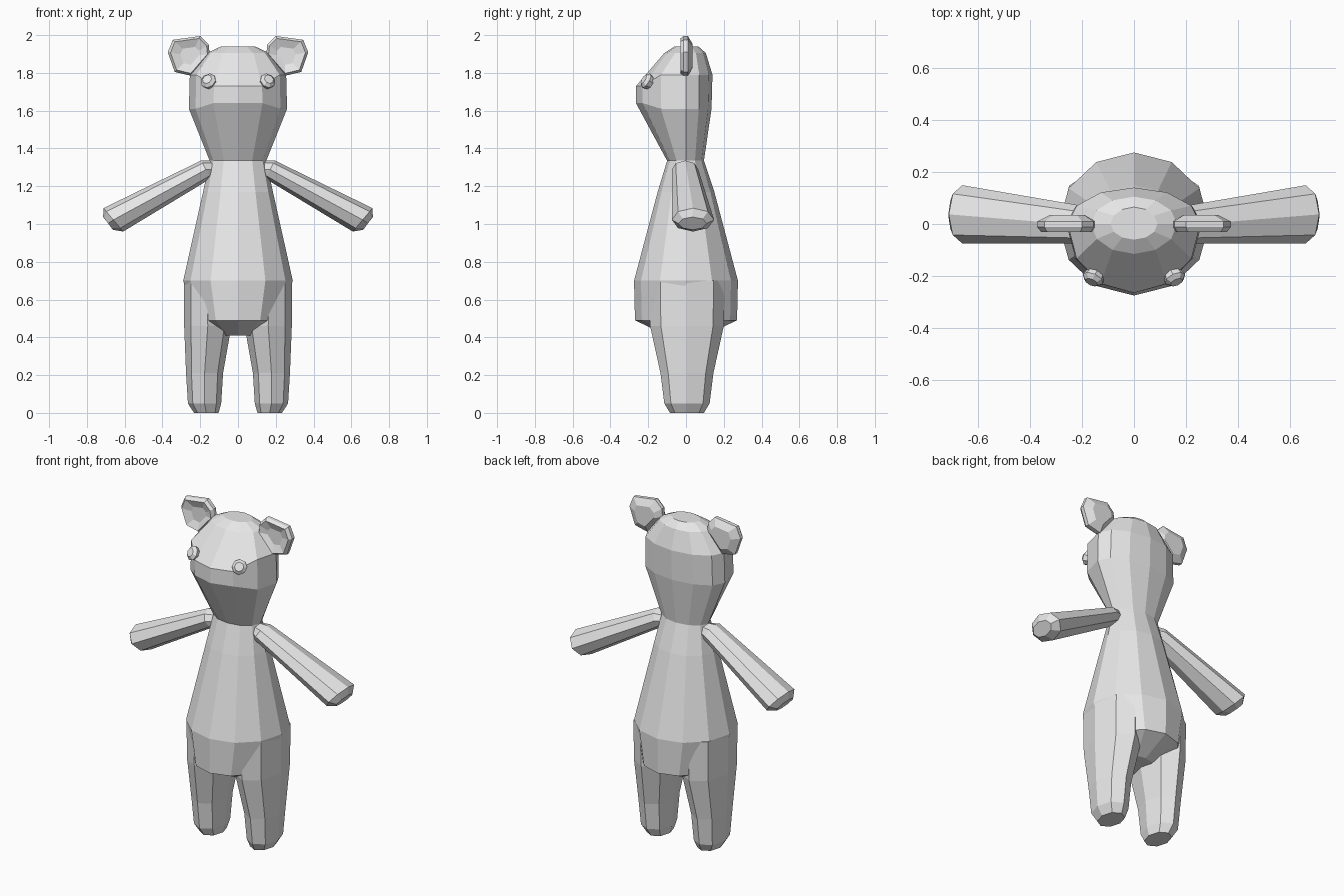
import bpy, bmesh, math
from mathutils import Vector

if "Cube" in bpy.data.objects:
    bpy.data.objects.remove(bpy.data.objects["Cube"])

grey = bpy.data.materials.new("plush_grey")
grey.diffuse_color = (0.8, 0.8, 0.8, 1)
grey.use_nodes = True
grey.node_tree.nodes["Principled BSDF"].inputs["Base Color"].default_value = grey.diffuse_color


def finish(name, bm, mirror=False):
    """Turn a bmesh into a flat-shaded object, optionally mirrored across x."""
    bmesh.ops.recalc_face_normals(bm, faces=bm.faces)
    mesh = bpy.data.meshes.new(name)
    bm.to_mesh(mesh)
    bm.free()
    mesh.materials.append(grey)
    ob = bpy.data.objects.new(name, mesh)
    bpy.context.collection.objects.link(ob)
    if mirror:
        ob.modifiers.new("mirror", 'MIRROR').use_mirror_merge = False
    return ob


def loft(name, rings, mirror=False):
    """Skin a list of equal-length point rings and cap both ends."""
    bm = bmesh.new()
    loops = [[bm.verts.new(p) for p in ring] for ring in rings]
    n = len(loops[0])
    for a, b in zip(loops, loops[1:]):
        for i in range(n):
            j = (i + 1) % n
            bm.faces.new((a[i], a[j], b[j], b[i]))
    bm.faces.new(loops[0])
    bm.faces.new(loops[-1])
    return finish(name, bm, mirror)


def circle(n):
    return [(math.cos(2 * math.pi * i / n), math.sin(2 * math.pi * i / n))
            for i in range(n)]


# Torso and head: z, half width, front depth, back depth, front vertex lift
profile = [
    (0.41, 0.11, 0.10, 0.10, 0),
    (0.49, 0.235, 0.27, 0.27, 0),
    (0.70, 0.29, 0.275, 0.275, 0),
    (1.17, 0.185, 0.15, 0.15, 0),
    (1.335, 0.15, 0.10, 0.095, 0),
    (1.61, 0.26, 0.265, 0.135, 0.03),
    (1.79, 0.255, 0.265, 0.14, -0.06),
    (1.905, 0.165, 0.115, 0.105, 0),
    (1.94, 0.09, 0.06, 0.065, 0),
]
body = []
for z, rx, front, back, lift in profile:
    body.append([(rx * c, (front if s < 0 else back) * s,
                  z + (lift if s < -0.8 else 0)) for c, s in circle(12)])
loft("body_and_head", body)

# Legs: z, centre x, half width, half depth
leg = [
    (0.00, 0.168, 0.065, 0.09),
    (0.05, 0.177, 0.088, 0.12),
    (0.21, 0.177, 0.098, 0.14),
    (0.46, 0.160, 0.125, 0.195),
    (0.70, 0.165, 0.120, 0.20),
]
loft("legs", [[(cx + rx * c, 0.005 + ry * s, z) for c, s in circle(8)]
              for z, cx, rx, ry in leg], True)

# Arms: ring centre, half depth in y, half-height vector in the xz plane
arm = [
    ((0.135, 0.00, 1.29), 0.05, (0.005, 0, 0.045)),
    ((0.170, -0.005, 1.288), 0.07, (0.025, 0, 0.048)),
    ((0.660, 0.037, 1.022), 0.112, (0.052, 0, 0.062)),
    ((0.688, 0.035, 1.003), 0.075, (0.026, 0, 0.034)),
]
loft("arms", [[Vector(p) + Vector((0, ry * c, 0)) + Vector(v) * s
               for c, s in circle(8)] for p, ry, v in arm], True)

# Ears: cupped front, bevelled back
outline = [(0.15, 1.90), (0.155, 1.95), (0.20, 1.995), (0.345, 1.975),
           (0.372, 1.91), (0.335, 1.805), (0.25, 1.785)]
mid = Vector((0.25, 0, 1.89))


def ear_ring(scale, y):
    return [mid + (Vector((x, 0, z)) - mid) * scale + Vector((0, y, 0))
            for x, z in outline]


loft("ears", [ear_ring(0.45, -0.012), ear_ring(0.88, -0.03),
              ear_ring(1.0, -0.012), ear_ring(1.0, 0.01),
              ear_ring(0.6, 0.035)], True)

# Eyes: faceted buttons facing along the sloped brow
normal = Vector((0.35, -0.75, 0.45)).normalized()
side = normal.cross(Vector((0, 0, 1))).normalized()
up = side.cross(normal)
centre = Vector((0.155, -0.205, 1.755))
loft("eyes", [[centre + normal * d + (side * c + up * s) * r
               for c, s in circle(8)]
              for d, r in ((-0.02, 0.036), (0.008, 0.043), (0.024, 0.026))], True)
